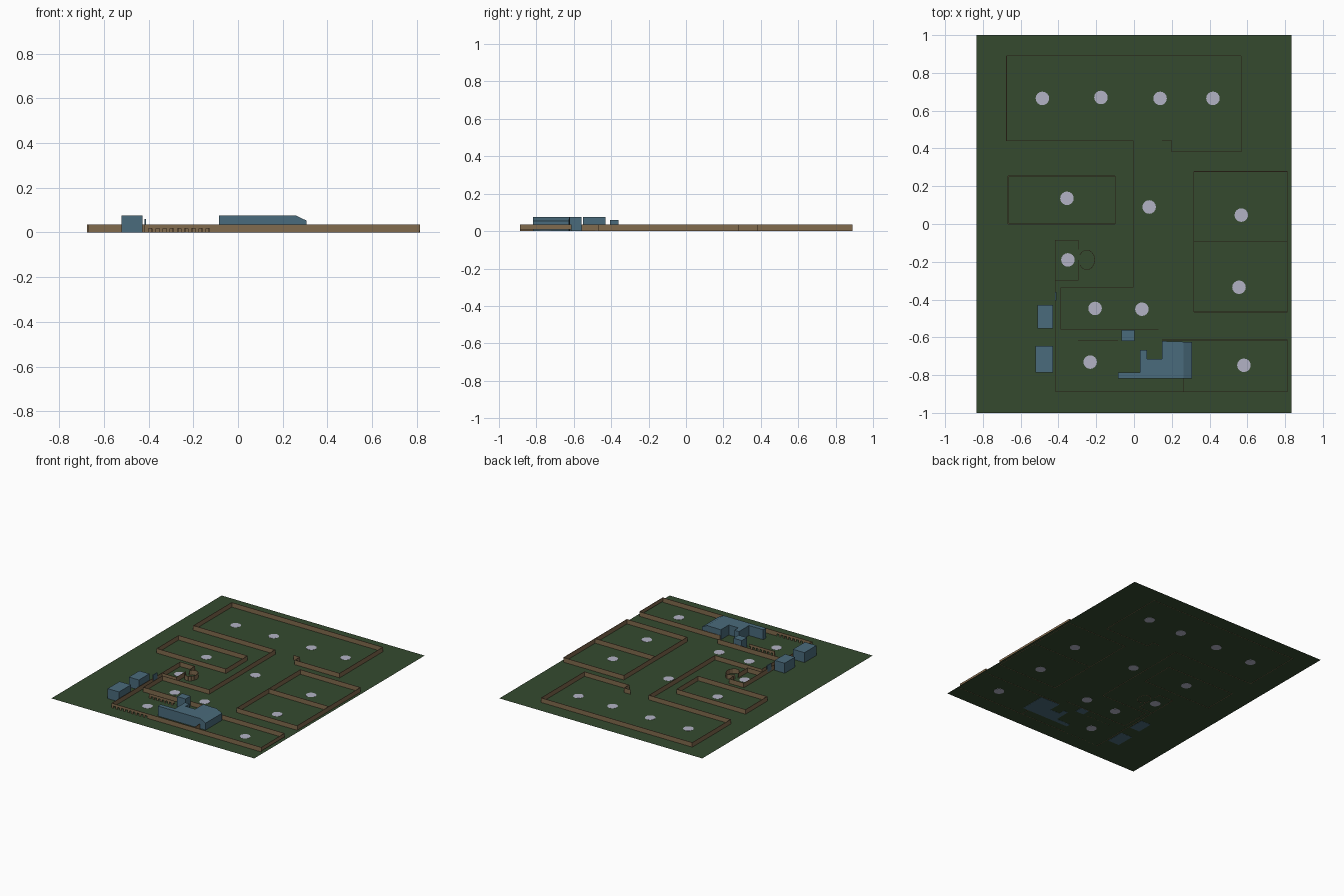
import bpy, bmesh, math
from mathutils import Vector

if "Cube" in bpy.data.objects:
    bpy.data.objects.remove(bpy.data.objects["Cube"])


def material(name, rgb):
    m = bpy.data.materials.new(name)
    m.diffuse_color = (*rgb, 1)
    m.use_nodes = True
    m.node_tree.nodes["Principled BSDF"].inputs["Base Color"].default_value = m.diffuse_color
    return m


GREEN = material("dark_green", (0.035, 0.068, 0.028))
BROWN = material("wall_brown", (0.22, 0.145, 0.075))
BLUE = material("slate_blue", (0.068, 0.147, 0.20))
PALE = material("pale_grey", (0.45, 0.45, 0.56))
WALL_H, THICK = 0.035, 0.003


def finish(name, bm, mat):
    bmesh.ops.recalc_face_normals(bm, faces=bm.faces[:])
    me = bpy.data.meshes.new(name)
    bm.to_mesh(me)
    bm.free()
    me.materials.append(mat)
    ob = bpy.data.objects.new(name, me)
    bpy.context.collection.objects.link(ob)
    return ob


def add_prism(bm, pts, z0, z1):
    low = [bm.verts.new((x, y, z0)) for x, y in pts]
    top = [bm.verts.new((x, y, z1)) for x, y in pts]
    n = len(pts)
    bm.faces.new(low)
    bm.faces.new(top)
    for i in range(n):
        j = (i + 1) % n
        bm.faces.new((low[i], low[j], top[j], top[i]))


def add_wall(bm, a, b, z0=0.0, z1=WALL_H):
    a, b = Vector(a), Vector(b)
    d = (b - a).normalized()
    n = Vector((-d.y, d.x)) * THICK / 2
    add_prism(bm, [a - n, b - n, b + n, a + n], z0, z1)


def walls(name, *paths, z0=0.0):
    bm = bmesh.new()
    for path in paths:
        for a, b in zip(path, path[1:]):
            add_wall(bm, a, b, z0)
    finish(name, bm, BROWN)


def rect(x0, x1, y0, y1):
    return [(x0, y0), (x1, y0), (x1, y1), (x0, y1)]


def block(name, x0, x1, y0, y1, z0=0.0, z1=0.075):
    bm = bmesh.new()
    add_prism(bm, rect(x0, x1, y0, y1), z0, z1)
    finish(name, bm, BLUE)


def fence(name, x0, x1, y, count):
    # top rail on evenly spaced posts
    bm = bmesh.new()
    add_wall(bm, (x0, y), (x1, y), 0.017, WALL_H)
    step = (x1 - x0) / count
    for i in range(count):
        x = x0 + i * step
        add_wall(bm, (x, y), (x + step * 0.5, y), 0, 0.017)
    finish(name, bm, BROWN)


# ground sheet
bm = bmesh.new()
bm.faces.new([bm.verts.new((x, y, 0.001)) for x, y in rect(-0.834, 0.834, -1, 1)])
finish("ground", bm, GREEN)

# walls of each room
walls("north_hall_walls",
      [(-0.003, -0.335), (-0.003, 0.44), (-0.675, 0.44), (-0.675, 0.89),
       (0.567, 0.89), (0.567, 0.382), (0.2, 0.382), (0.2, 0.44), (0.148, 0.44)])
west = rect(-0.667, -0.1, 0.0, 0.254)
walls("west_room_walls", west + west[:1])
east = rect(0.317, 0.812, -0.466, 0.278)
walls("east_room_walls", east + east[:1], [(0.317, -0.092), (0.812, -0.092)])
walls("small_room_walls",
      [(-0.296, -0.135), (-0.296, -0.085), (-0.416, -0.085), (-0.416, -0.61)],
      [(-0.416, -0.30), (-0.296, -0.30), (-0.296, -0.19)])
walls("middle_room_walls",
      [(-0.003, -0.335), (-0.387, -0.335), (-0.387, -0.558), (0.13, -0.558)])
walls("south_room_walls",
      [(-0.416, -0.61), (-0.416, -0.887)],
      [(-0.127, -0.887), (0.812, -0.887)],
      [(0.26, -0.815), (0.26, -0.887)],
      [(0.148, -0.614), (0.812, -0.614)])
walls("south_east_wall", [(0.812, -0.614), (0.812, -0.887)], z0=0.008)
fence("south_fence", -0.416, -0.127, -0.887, 9)
fence("inner_fence", -0.296, -0.085, -0.618, 7)

# round alcove beside the small room
arc = [(-0.25 + 0.042 * math.cos(t), -0.19 + 0.053 * math.sin(t))
       for t in [math.radians(-150 + 300 * i / 12) for i in range(13)]]
walls("round_alcove", arc)

# blue buildings
block("west_block_north", -0.51, -0.428, -0.552, -0.43)
block("west_block_south", -0.522, -0.428, -0.785, -0.645)
block("small_block", -0.066, 0.003, -0.62, -0.56)
block("wall_plate", -0.418, -0.411, -0.405, -0.36, 0.01, 0.06)

# stepped main building with a sloped east end
bm = bmesh.new()
add_prism(bm, [(-0.085, -0.818), (0.307, -0.818), (0.307, -0.625), (0.148, -0.62),
               (0.148, -0.714), (0.069, -0.714), (0.069, -0.667), (0.032, -0.667),
               (0.032, -0.785), (-0.085, -0.785)], 0, 0.075)
bmesh.ops.bisect_plane(bm, geom=bm.verts[:] + bm.edges[:] + bm.faces[:],
                       plane_co=(0.262, 0, 0), plane_no=(1, 0, 0))
for v in bm.verts:
    if v.co.x > 0.3 and v.co.z > 0.05:
        v.co.z = 0.053
finish("main_building", bm, BLUE)

# pale round floor markers
spots = [(-.485, .665), (-.175, .67), (.138, .665), (.418, .665), (-.355, .136),
         (.08, .09), (.568, .047), (.556, -.335), (-.35, -.19), (-.206, -.447),
         (.042, -.451), (-.232, -.731), (.582, -.748)]
for i, (cx, cy) in enumerate(spots):
    bm = bmesh.new()
    add_prism(bm, [(cx + 0.036 * math.cos(k * math.tau / 16),
                    cy + 0.036 * math.sin(k * math.tau / 16)) for k in range(16)], 0, 0.002)
    finish(f"floor_marker_{i + 1}", bm, PALE)
